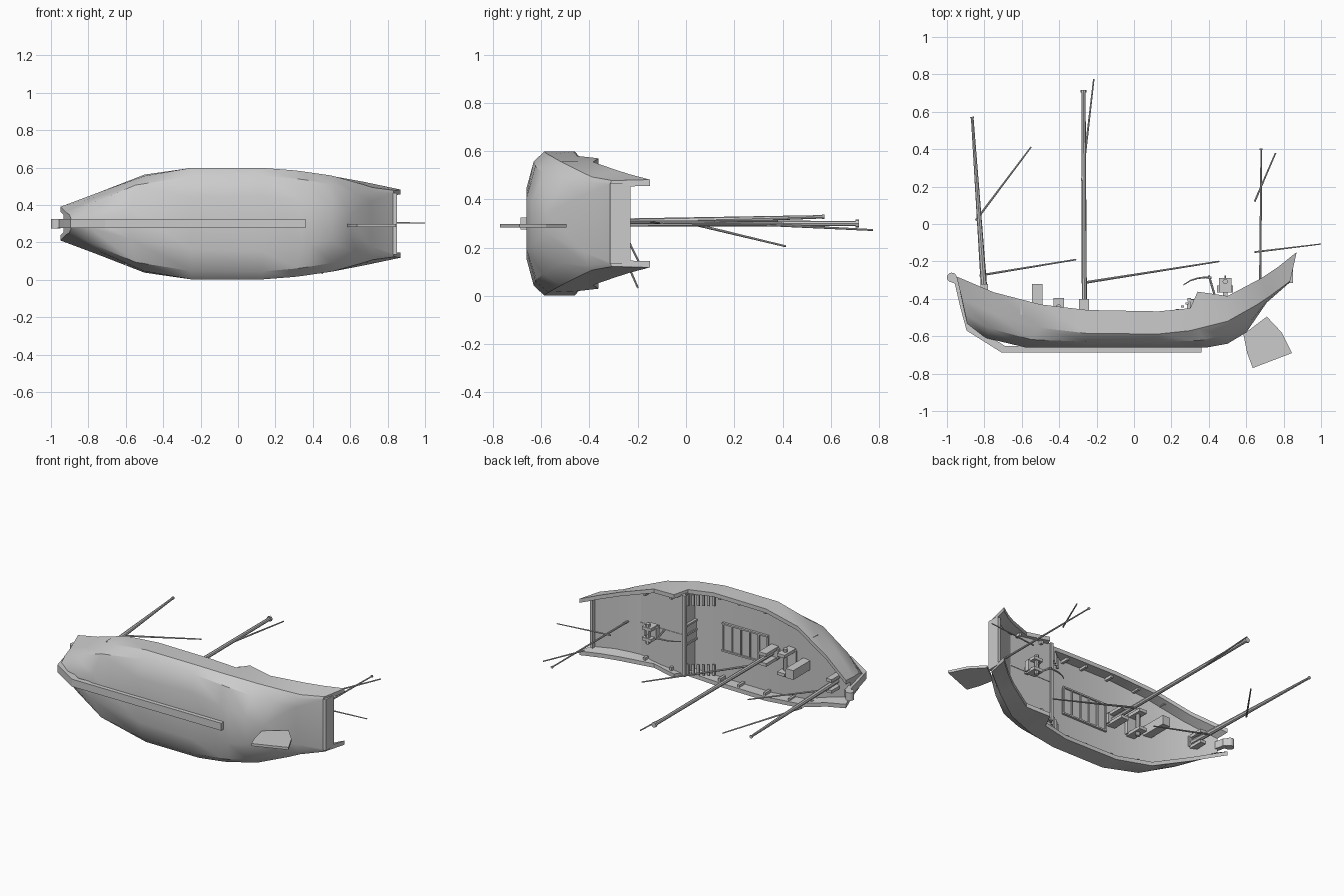
import bpy, bmesh, math
from mathutils import Vector

if "Cube" in bpy.data.objects:
    bpy.data.objects.remove(bpy.data.objects["Cube"])

ZC = 0.3  # centre plane; the ship lies with its "up" along +y and beam along z


def make(name, verts, faces, smooth=False):
    bm = bmesh.new()
    vs = [bm.verts.new(v) for v in verts]
    for f in faces:
        bm.faces.new([vs[i] for i in f])
    bmesh.ops.remove_doubles(bm, verts=bm.verts, dist=1e-5)
    bmesh.ops.recalc_face_normals(bm, faces=bm.faces)
    me = bpy.data.meshes.new(name)
    bm.to_mesh(me)
    bm.free()
    ob = bpy.data.objects.new(name, me)
    bpy.context.collection.objects.link(ob)
    if smooth:
        bpy.ops.object.select_all(action='DESELECT')
        bpy.context.view_layer.objects.active = ob
        ob.select_set(True)
        bpy.ops.object.shade_smooth_by_angle(angle=math.radians(32))
    return ob


def loft(name, rings, smooth=False):
    n = len(rings[0])
    verts = [p for r in rings for p in r]
    faces = [(k*n+i, k*n+(i+1) % n, (k+1)*n+(i+1) % n, (k+1)*n+i)
             for k in range(len(rings)-1) for i in range(n)]
    faces += [tuple(range(n)), tuple(range(len(verts)-n, len(verts)))]
    return make(name, verts, faces, smooth)


def box(name, x0, x1, y0, y1, z0, z1):
    return loft(name, [[(x0, y0, z), (x1, y0, z), (x1, y1, z), (x0, y1, z)] for z in (z0, z1)])


def plate(name, pts, z0, z1):
    return loft(name, [[(x, y, z) for x, y in pts] for z in (z0, z1)])


def pole(name, path, r0, r1, n=8):
    path = [Vector(p) for p in path]
    d = (path[-1]-path[0]).normalized()
    u = d.orthogonal().normalized()
    v = d.cross(u)
    rings = []
    for k, p in enumerate(path):
        r = r0+(r1-r0)*k/(len(path)-1)
        rings.append([p+r*(math.cos(a)*u+math.sin(a)*v)
                      for a in (math.tau*i/n for i in range(n))])
    return loft(name, rings, True)


# hull stations: (x, y, half width) at rail, chine and bottom
S = [
    ((-.95, -.28, .09), (-.92, -.40, .06), (-.89, -.54, .02)),
    ((-.75, -.365, .165), (-.75, -.48, .145), (-.79, -.61, .025)),
    ((-.5, -.43, .262), (-.5, -.555, .255), (-.58, -.66, .08)),
    ((-.25, -.46, .298), (-.25, -.585, .298), (-.25, -.66, .14)),
    ((.13, -.467, .298), (.13, -.588, .298), (.13, -.66, .15)),
    ((.30, -.45, .28), (.30, -.57, .285), (.34, -.66, .12)),
    ((.34, -.362, .270), (.34, -.56, .28), (.39, -.66, .11)),
    ((.5, -.385, .255), (.5, -.52, .257), (.5, -.64, .09)),
    ((.68, -.29, .222), (.66, -.43, .212), (.6, -.58, .04)),
    ((.77, -.23, .203), (.72, -.39, .193), (.71, -.42, .12)),
    ((.87, -.15, .182), (.835, -.305, .178), (.83, -.315, .16)),
]


def mix(a, b, t):
    return tuple(p+(q-p)*t for p, q in zip(a, b))


def station(t, c, b):
    bilge = (*mix(c, b, .6)[:2], b[2]+.72*(c[2]-b[2]))
    rail_in = (t[0], t[1], t[2]-.026)
    deck = mix(t, c, .58)
    deck = (deck[0], deck[1], deck[2]-.026)
    half = [deck, rail_in, t, c, bilge, b]
    return ([(x, y, ZC+w) for x, y, w in half] +
            [(x, y, ZC-w) for x, y, w in reversed(half)])


loft("hull", [station(*s) for s in S], True)

# keel with curved stem and scroll head
plate("keel", [(-.71, -.686), (.36, -.686), (.36, -.652), (-.69, -.652), (-.87, -.54),
               (-.93, -.31), (-.96, -.31), (-.93, -.44), (-.895, -.57)], ZC-.024, ZC+.024)
pole("stem_scroll", [(-.974, -.286, ZC-.026), (-.974, -.286, ZC+.026)], .026, .026, 14)
plate("stem_neck", [(-.975, -.312), (-.93, -.33), (-.93, -.295), (-.97, -.262)], ZC-.024, ZC+.024)

# rudder and transom
plate("rudder", [(.585, -.59), (.71, -.495), (.79, -.58), (.845, -.69), (.635, -.77), (.605, -.69)],
      .283, .299)
box("transom", .83, .85, -.315, -.23, ZC-.165, ZC+.165)

# raised aft deck, with bulkhead, door and steps
loft("poop_deck", [[(x, y, ZC-w), (x, y, ZC+w), (x, -.405, ZC+w), (x, -.405, ZC-w)]
                   for x, y, w in ((.30, -.54, .262), (.36, -.54, .25), (.62, -.44, .208))])
box("poop_beam", .285, .305, -.415, -.395, ZC-.262, ZC+.262)
box("poop_seam", .305, .63, -.408, -.402, ZC-.004, ZC+.004)
box("bulkhead_door", .29, .302, -.525, -.425, ZC-.06, ZC+.06)
for k, z in enumerate((-.06, .0, .06)):
    box(f"door_frame_{k}", .284, .302, -.525, -.42, ZC+z-.006, ZC+z+.006)
for s in (-1, 1):
    for k in range(6):
        x = .15+k*.025
        y = -.505+k*.017
        box(f"step_{s}_{k}", x, x+.016, y-.01, y, ZC+s*.225-.035, ZC+s*.225+.035)

# slatted cargo hatch
box("hatch", -.22, .1, -.545, -.525, ZC-.085, ZC+.085)
for k in range(6):
    x = -.22+k*.064
    box(f"hatch_slat_{k}", x-.005, x+.005, -.53, -.518, ZC-.09, ZC+.09)
for s in (-1, 1):
    box(f"hatch_side_{s}", -.225, .105, -.53, -.515, ZC+s*.088-.005, ZC+s*.088+.005)

# bulwark stanchions
for s in (-1, 1):
    for k, (x, y, w) in enumerate([(-.6, -.43, .205), (-.42, -.455, .25), (-.23, -.475, .27),
                                   (-.04, -.48, .272), (.1, -.482, .27), (.38, -.385, .235),
                                   (.56, -.37, .215)]):
        z = ZC+s*w
        box(f"stanchion_{s}_{k}", x-.008, x+.008, y-.055, y, z-.015, z+.015)

# mast steps, windlasses and deck block: (name, x0, x1, y0, y1, cheek offset)
for name, x0, x1, y0, y1, w in [("fore_step", -.82, -.78, -.45, -.32, .035),
                                ("main_step", -.295, -.24, -.54, -.40, .032),
                                ("windlass", -.43, -.375, -.53, -.395, .06),
                                ("capstan", .455, .52, -.365, -.29, .035)]:
    for s in (-1, 1):
        box(f"{name}_cheek_{s}", x0, x1, y0, y1, ZC+s*w-.01, ZC+s*w+.01)
    box(f"{name}_base", x0-.01, x1+.01, y0, y0+.035, ZC-w, ZC+w)
    if name in ("windlass", "capstan"):
        xm, ym = (x0+x1)/2, (y0+y1)/2+.02
        pole(f"{name}_barrel", [(xm, ym, ZC-w-.03), (xm, ym, ZC+w+.03)], .014, .014)
box("capstan_post", .475, .5, -.41, -.35, ZC-.02, ZC+.02)
pole("capstan_spindle", [(.4875, -.33, ZC), (.4875, -.275, ZC)], .004, .004, 6)
box("deck_block", -.545, -.49, -.5, -.32, ZC-.03, ZC+.03)

# curved tiller and its rod
pole("tiller", [(.265, -.325, ZC), (.30, -.303, ZC), (.34, -.29, ZC), (.38, -.285, ZC),
                (.415, -.287, ZC)], .003, .006, 6)
pole("tiller_rod", [(.40, -.275, ZC), (.44, -.41, ZC)], .006, .006, 6)

# masts, booms and gaffs
for name, a, b, r0, r1 in [
    ("fore_mast", (-.795, -.44, .30), (-.865, .57, .328), .018, .007),
    ("main_mast", (-.265, -.54, .30), (-.27, .71, .30), .014, .011),
    ("mizzen_mast", (.675, -.38, .305), (.68, .40, .30), .007, .004),
    ("fore_boom", (-.825, -.275, .30), (-.31, -.19, .13), .006, .004),
    ("fore_gaff", (-.845, .02, .30), (-.55, .412, .206), .006, .004),
    ("main_boom", (-.255, -.312, .29), (.455, -.20, .035), .007, .004),
    ("main_gaff", (-.278, .23, .30), (-.215, .775, .273), .006, .004),
    ("mizzen_boom", (.645, -.15, .307), (1.0, -.107, .303), .005, .003),
    ("mizzen_gaff", (.645, .12, .31), (.757, .38, .31), .005, .004),
]:
    pole(name, [a, b], r0, r1)
pole("main_cap", [(-.27, .702, .30), (-.27, .716, .30)], .017, .017)
pole("fore_cap", [(-.865, .565, .328), (-.866, .573, .328)], .01, .01)
pole("mizzen_cap", [(.68, .395, .30), (.68, .403, .30)], .008, .008)
